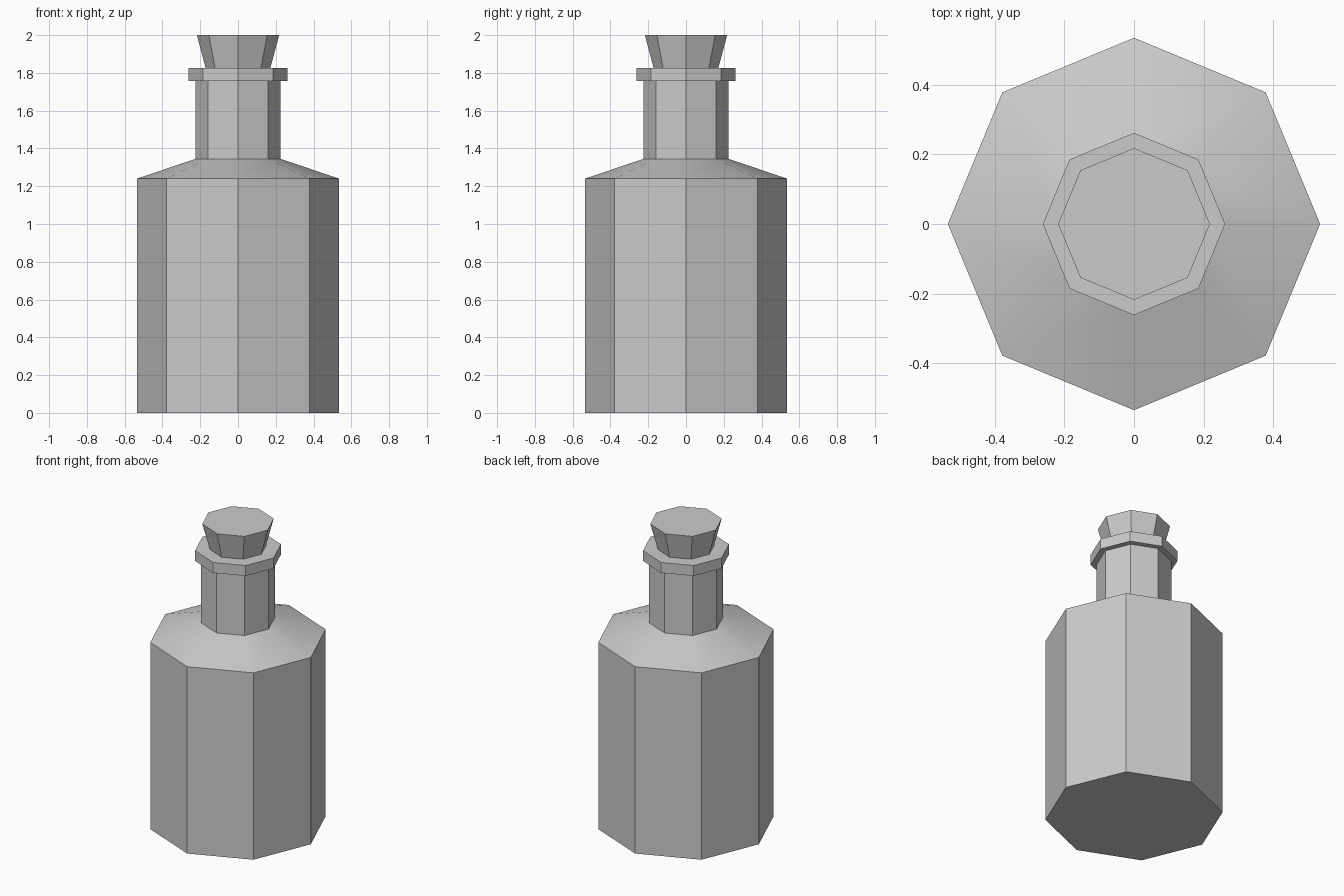
import bpy, bmesh, math

if "Cube" in bpy.data.objects:
    bpy.data.objects.remove(bpy.data.objects["Cube"])

SIDES = 8


def lathe(name, profile):
    """Closed eight-sided solid from (radius, height) pairs, bottom to top."""
    bm = bmesh.new()
    rings = []
    for r, z in profile:
        rings.append([bm.verts.new((r * math.cos(math.tau * i / SIDES),
                                    r * math.sin(math.tau * i / SIDES), z))
                      for i in range(SIDES)])
    for low, high in zip(rings, rings[1:]):
        for i in range(SIDES):
            j = (i + 1) % SIDES
            bm.faces.new((low[i], low[j], high[j], high[i]))
    bm.faces.new(rings[0][::-1])
    bm.faces.new(rings[-1])
    mesh = bpy.data.meshes.new(name)
    bm.to_mesh(mesh)
    bm.free()
    obj = bpy.data.objects.new(name, mesh)
    bpy.context.collection.objects.link(obj)
    # smooth only the shallow shoulder edges
    bpy.ops.object.select_all(action='DESELECT')
    obj.select_set(True)
    bpy.context.view_layer.objects.active = obj
    bpy.ops.object.shade_smooth_by_angle(angle=math.radians(30))
    return obj


# Body, sloped shoulder, neck and lip in one turned profile
lathe("bottle", [(0.535, 0), (0.535, 1.24), (0.225, 1.345), (0.225, 1.758),
                 (0.262, 1.758), (0.262, 1.827)])

# Flared stopper seated in the lip
lathe("stopper", [(0.167, 1.81), (0.218, 2.0)])
